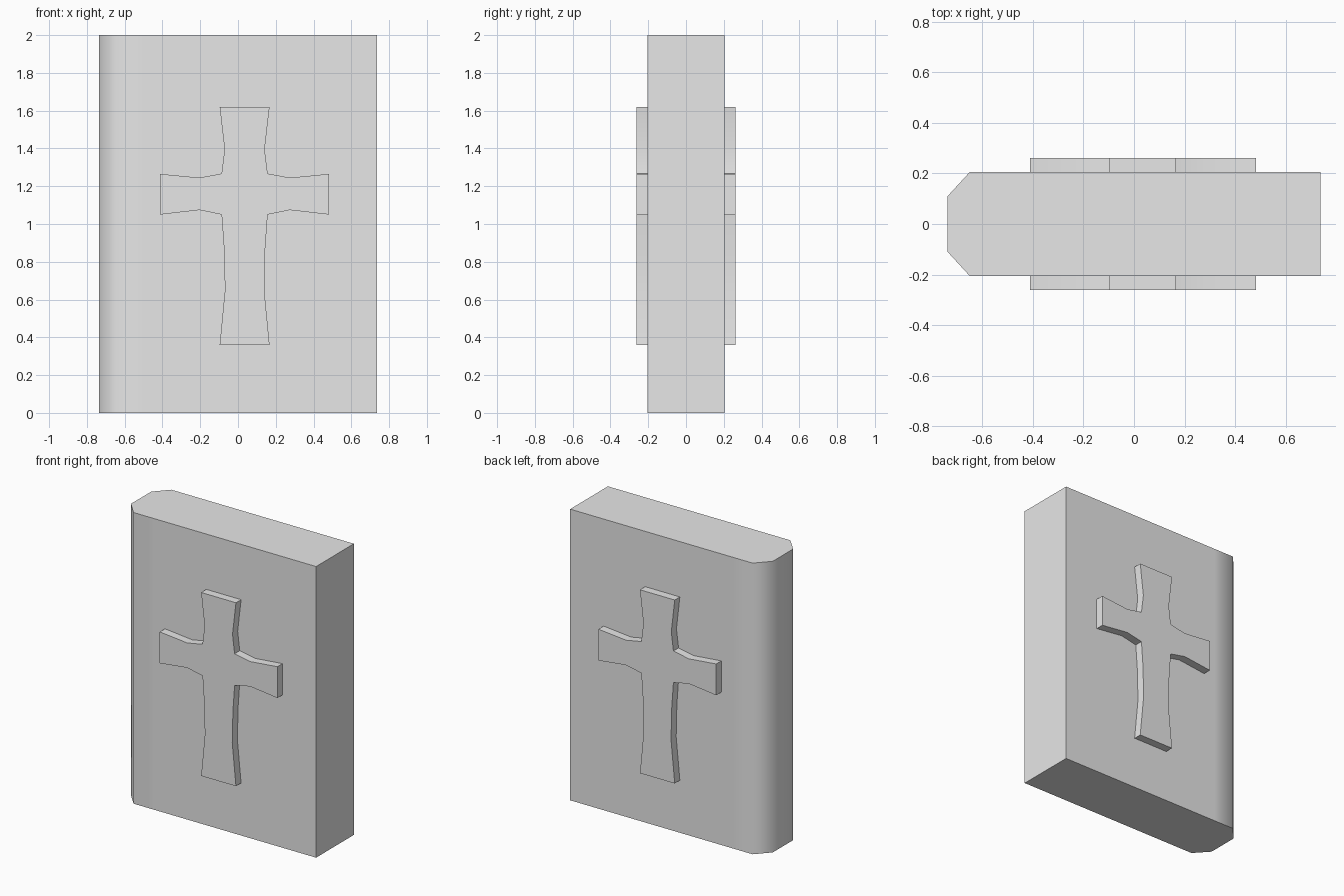
import bpy
import bmesh
import math

cube = bpy.data.objects.get("Cube")
if cube:
    bpy.data.objects.remove(cube, do_unlink=True)

grey = bpy.data.materials.new("light grey")
grey.use_nodes = True
grey.diffuse_color = (0.8, 0.8, 0.8, 1)
grey.node_tree.nodes["Principled BSDF"].inputs["Base Color"].default_value = (0.8, 0.8, 0.8, 1)


def prism(name, outline, offset, smooth_angle):
    """Extrude a closed outline of 3D points along an offset."""
    bm = bmesh.new()
    face = bm.faces.new([bm.verts.new(p) for p in outline])
    extruded = bmesh.ops.extrude_face_region(bm, geom=[face])["geom"]
    moved = [v for v in extruded if isinstance(v, bmesh.types.BMVert)]
    bmesh.ops.translate(bm, verts=moved, vec=offset)
    bmesh.ops.recalc_face_normals(bm, faces=bm.faces)
    mesh = bpy.data.meshes.new(name)
    bm.to_mesh(mesh)
    bm.free()
    mesh.materials.append(grey)
    obj = bpy.data.objects.new(name, mesh)
    bpy.context.collection.objects.link(obj)
    bpy.ops.object.select_all(action="DESELECT")
    obj.select_set(True)
    bpy.context.view_layer.objects.active = obj
    bpy.ops.object.shade_smooth_by_angle(angle=math.radians(smooth_angle))
    return obj


# Book block with a bevelled spine that blends softly into the covers
HALF_DEPTH = 0.205
half = [(0.737, HALF_DEPTH), (-0.50, HALF_DEPTH), (-0.65, HALF_DEPTH), (-0.737, 0.11)]
profile = half + [(x, -y) for x, y in reversed(half)]
prism("book", [(x, y, 0) for x, y in profile], (0, 0, 2), 60)

# Flared cross: right half of the outline, from top to foot
CROSS_X = 0.035
right = [(0.132, 1.62), (0.106, 1.395), (0.122, 1.267), (0.239, 1.245),
         (0.447, 1.265), (0.447, 1.05), (0.239, 1.074), (0.122, 1.05),
         (0.109, 0.87), (0.104, 0.65), (0.132, 0.36)]
cross = right + [(-x, z) for x, z in reversed(right)]

# Raised cross on each cover, sunk slightly into the book
for name, side in (("front_cross", -1), ("back_cross", 1)):
    prism(name, [(CROSS_X + x, side * 0.19, z) for x, z in cross],
          (0, side * 0.071, 0), 35)
